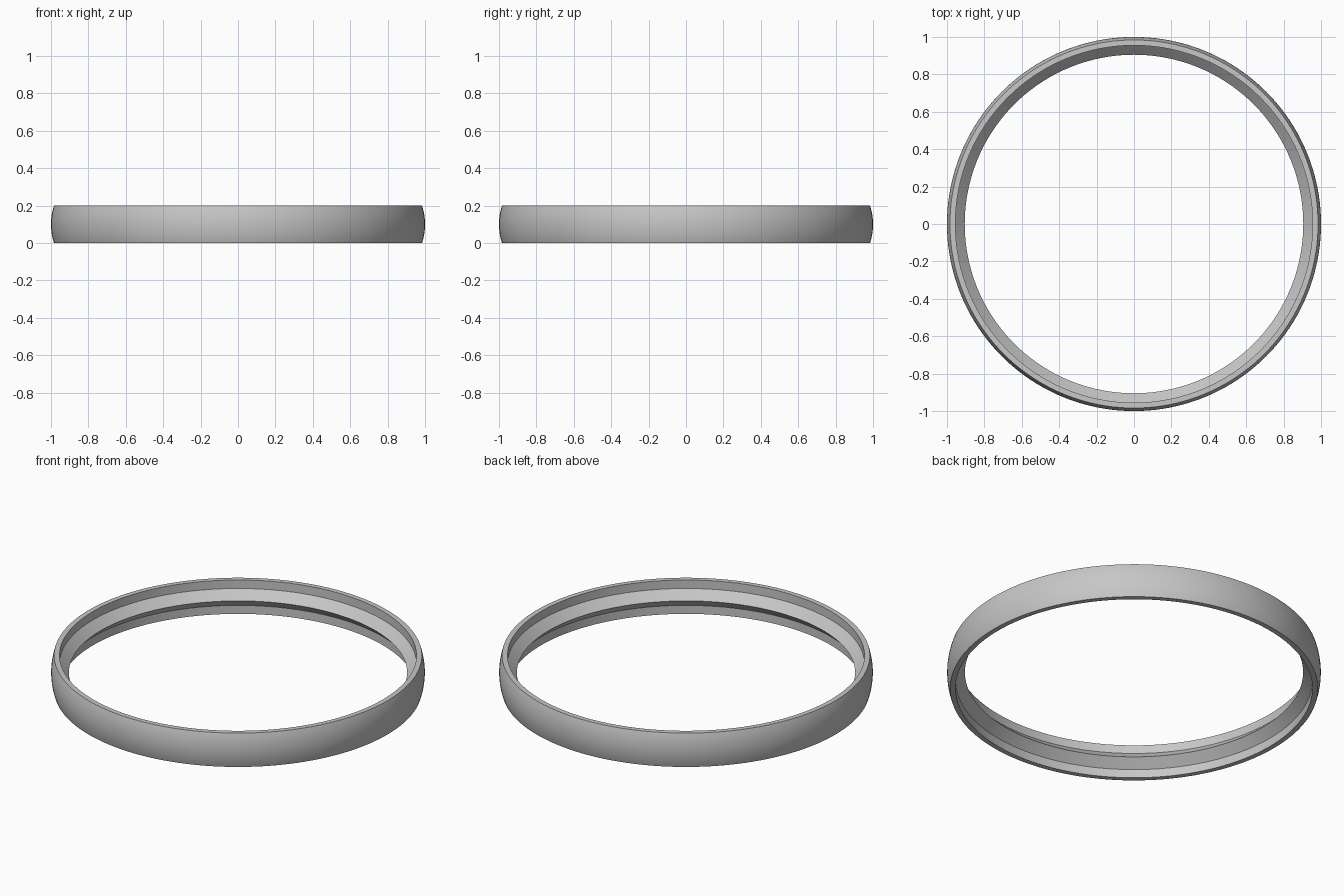
import bpy
import bmesh
import math

cube = bpy.data.objects.get("Cube")
if cube:
    bpy.data.objects.remove(cube, do_unlink=True)

HEIGHT = 0.2
MID = HEIGHT / 2
RIM_R = 0.984      # outer radius at the flat rims
BORE_R = 0.955     # straight inner wall
RIDGE_R = 0.905    # tip of the inner ridge
SEGMENTS = 160
ARC_STEPS = 12

# Grey metal
grey = bpy.data.materials.new("grey metal")
grey.use_nodes = True
color = (0.57, 0.57, 0.57, 1)
grey.diffuse_color = color
grey.node_tree.nodes["Principled BSDF"].inputs["Base Color"].default_value = color

# Crowned outer face: circular arc from the bottom rim to the top rim
sagitta = 1 - RIM_R
arc_r = (MID ** 2 + sagitta ** 2) / (2 * sagitta)
half = math.asin(MID / arc_r)
profile = []
for i in range(ARC_STEPS + 1):
    a = half * (2 * i / ARC_STEPS - 1)
    profile.append((1 - arc_r + arc_r * math.cos(a), MID + arc_r * math.sin(a)))

# Inner face: straight walls with a V-shaped ridge at mid height
profile += [(BORE_R, HEIGHT), (BORE_R, MID + 0.05), (RIDGE_R, MID),
            (BORE_R, MID - 0.05), (BORE_R, 0)]

# Revolve the closed profile around z
bm = bmesh.new()
verts = [bm.verts.new((r, 0, z)) for r, z in profile]
edges = [bm.edges.new((v, verts[i - 1])) for i, v in enumerate(verts)]
bmesh.ops.spin(bm, geom=verts + edges, cent=(0, 0, 0), axis=(0, 0, 1),
               angle=math.tau, steps=SEGMENTS, use_merge=False)
bmesh.ops.remove_doubles(bm, verts=bm.verts, dist=1e-4)
bmesh.ops.recalc_face_normals(bm, faces=bm.faces)
mesh = bpy.data.meshes.new("ring")
bm.to_mesh(mesh)
bm.free()
mesh.materials.append(grey)

ring = bpy.data.objects.new("ring", mesh)
bpy.context.collection.objects.link(ring)
bpy.ops.object.select_all(action="DESELECT")
ring.select_set(True)
bpy.context.view_layer.objects.active = ring
bpy.ops.object.shade_smooth_by_angle(angle=math.radians(30))
